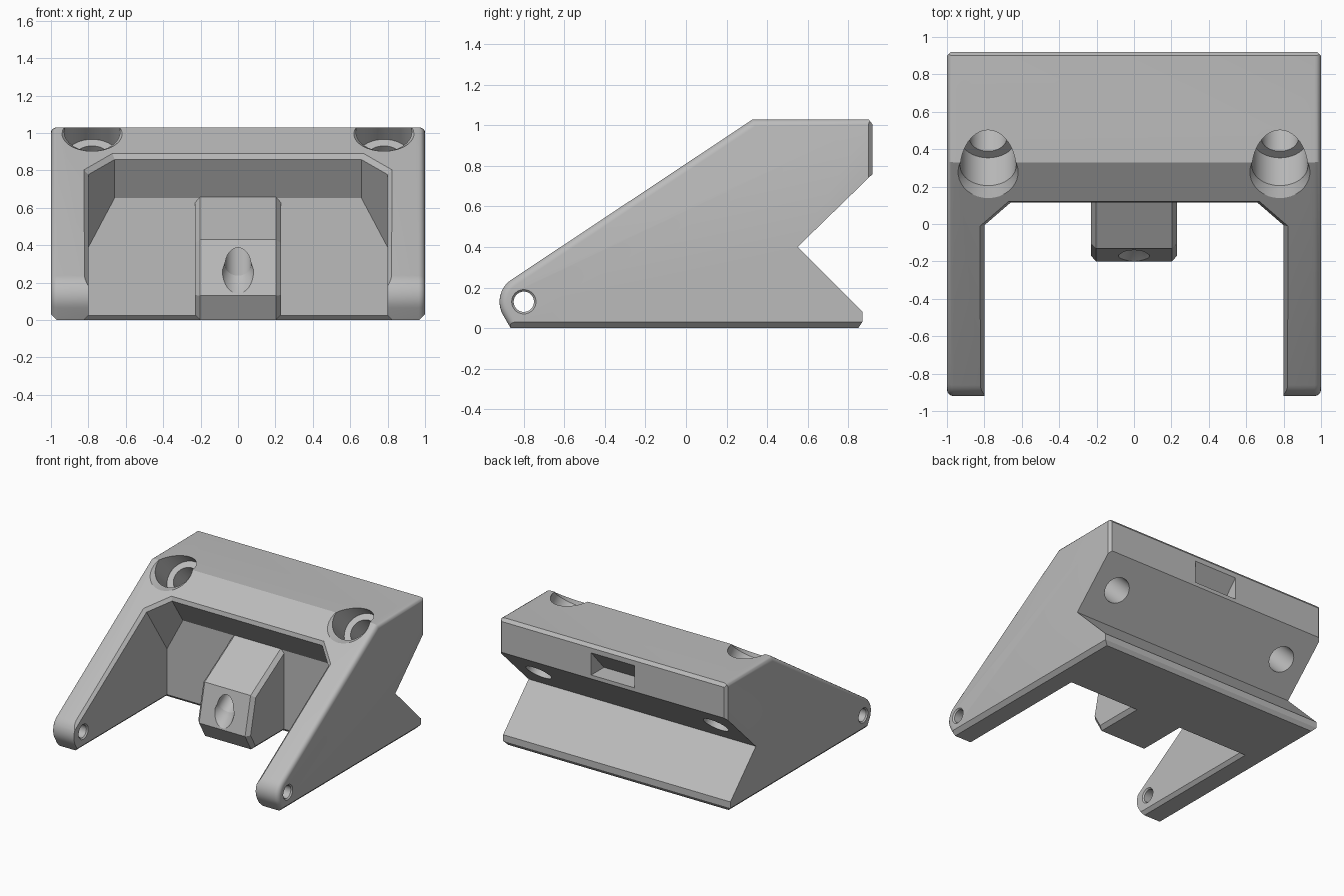
import bpy, bmesh, math
from mathutils import Vector

cube = bpy.data.objects.get("Cube")
if cube:
    bpy.data.objects.remove(cube, do_unlink=True)

grey = bpy.data.materials.new("light grey")
grey.use_nodes = True
colour = (0.5, 0.5, 0.5, 1)
grey.diffuse_color = colour
grey.node_tree.nodes["Principled BSDF"].inputs["Base Color"].default_value = colour


def finish(bm, name):
    bmesh.ops.recalc_face_normals(bm, faces=bm.faces)
    mesh = bpy.data.meshes.new(name)
    bm.to_mesh(mesh)
    bm.free()
    mesh.materials.append(grey)
    ob = bpy.data.objects.new(name, mesh)
    bpy.context.collection.objects.link(ob)
    return ob


def loft(rings):
    """Closed solid through rings of equal point count."""
    bm = bmesh.new()
    loops = [[bm.verts.new(p) for p in ring] for ring in rings]
    n = len(loops[0])
    for a, b in zip(loops, loops[1:]):
        for i in range(n):
            bm.faces.new((a[i], a[(i + 1) % n], b[(i + 1) % n], b[i]))
    bm.faces.new(loops[0])
    bm.faces.new(loops[-1])
    bmesh.ops.recalc_face_normals(bm, faces=bm.faces)
    return bm


def prism(profile, half):
    """Side profile of (y, z) points, extruded along x."""
    return loft([[(x, y, z) for y, z in profile] for x in (-half, half)])


def bore(name, origin, axis, steps, sides=40):
    """Round cutter: steps are (distance along axis, radius)."""
    axis, across = Vector(axis).normalized(), Vector((1, 0, 0))
    if abs(axis.x) > 0.9:
        across = Vector((0, 1, 0))
    other = axis.cross(across)
    angles = [math.tau * i / sides for i in range(sides)]
    return finish(loft([[Vector(origin) + axis * t + r * (across * math.cos(a) + other * math.sin(a))
                         for a in angles] for t, r in steps]), name)


def clip(bm, point, normal):
    """Slice off everything on the normal's side and cap it."""
    geom = bm.verts[:] + bm.edges[:] + bm.faces[:]
    cut = bmesh.ops.bisect_plane(bm, geom=geom, plane_co=point, plane_no=normal, clear_outer=True)
    edges = [e for e in cut["geom_cut"] if isinstance(e, bmesh.types.BMEdge)]
    bmesh.ops.holes_fill(bm, edges=edges, sides=0)


def cut_away(ob, cutters):
    for cutter in cutters:
        cutter.hide_render = True
        mod = ob.modifiers.new("cut", 'BOOLEAN')
        mod.operation, mod.solver, mod.object = 'DIFFERENCE', 'EXACT', cutter
    bpy.context.view_layer.update()
    mesh = bpy.data.meshes.new_from_object(ob.evaluated_get(bpy.context.evaluated_depsgraph_get()))
    ob.modifiers.clear()
    ob.data = mesh
    for cutter in cutters:
        bpy.data.objects.remove(cutter, do_unlink=True)
    bpy.ops.object.select_all(action='DESELECT')
    ob.select_set(True)
    bpy.context.view_layer.objects.active = ob
    bpy.ops.object.shade_smooth_by_angle(angle=math.radians(25))


# Body: sloped side profile with rounded toe and V-notch at the back
slope = math.atan(0.66)
pivot = (-0.79, 0.13)
start, end, count = slope + math.pi / 2, math.radians(210), 10
toe = [(pivot[0] + 0.13 * math.cos(a), pivot[1] + 0.13 * math.sin(a))
       for a in [start + (end - start) * i / count for i in range(count + 1)]]
profile = [(0.33, 1.03)] + toe + [(-0.865, 0), (0.85, 0), (0.87, 0.03), (0.87, 0.08),
                                  (0.55, 0.4), (0.92, 0.76), (0.92, 1.005), (0.9, 1.03)]
bm = prism(profile, 1)


def is_rounded(edge):
    a, b = (v.co for v in edge.verts)
    mid = (a + b) / 2
    on_side = abs(a.x - b.x) < 0.01
    return on_side and (mid.y < -0.8 or mid.z > 0.8 * mid.y + 0.4) and mid.z > 0.01 and mid.y < 0.7


bmesh.ops.bevel(bm, geom=[e for e in bm.edges if is_rounded(e)], offset=0.035,
                segments=4, profile=0.5, affect='EDGES')
for side in (-1, 1):
    clip(bm, (side * 0.97, 0, 0), (side, 0, -1))
    clip(bm, (side * 0.98, 0.92, 0), (side, 1, 0))
body = finish(bm, "wedge_body")

# Front opening, sunk square to the slope, with a chamfered rim
along = Vector((0, math.cos(slope), math.sin(slope)))
normal = Vector((0, -math.sin(slope), math.cos(slope)))
rim = Vector((0, 0.33, 1.03))


def opening_ring(height, grow):
    k = grow * math.tan(math.pi / 8)
    half = [(0.8 + grow, -3), (0.8 + grow, -0.42 + k), (0.66 + k, -0.275 + grow)]
    points = half + [(-x, u) for x, u in reversed(half)]
    return [Vector((x, 0, 0)) + rim + along * u + normal * height for x, u in points]


bm = loft([opening_ring(-2, 0), opening_ring(-0.025, 0), opening_ring(0.1, 0.125)])
clip(bm, (0, 0.25, 0), (0, 1, 0))
cutters = [finish(bm, "opening_cutter")]

# Chamfer around the underside of the opening
cutters.append(finish(loft([[(-0.8 - g, -2, z), (0.8 + g, -2, z), (0.8 + g, 0.25 + g, z), (-0.8 - g, 0.25 + g, z)]
                            for z, g in ((0.025, 0), (-0.075, 0.1))]), "underside_cutter"))

# Counterbored screw holes and countersunk pivot holes
for side in (-1, 1):
    cutters.append(bore("screw_cutter", (side * 0.78, 0.29, 1.03), (0, -1, 1),
                        [(-1, 0.1), (-0.24, 0.1), (-0.24, 0.15), (-0.03, 0.15), (0.2, 0.38)]))
    cutters.append(bore("pivot_cutter", (side * 0.9, -0.8, 0.13), (1, 0, 0),
                        [(-0.15, 0.1), (-0.09, 0.05), (0.09, 0.05), (0.15, 0.11)]))

# Wedge-shaped pocket in the back face
cutters.append(finish(prism([(0.95, 1.0), (0.76, 0.79), (0.95, 0.79)], 0.19), "pocket_cutter"))
cut_away(body, cutters)

# Centre block with chamfered sides and an inclined bore
bm = prism([(0.3, 0.69), (-0.13, 0.43), (-0.2, 0.13), (-0.125, 0), (0.3, 0)], 0.23)
sides = [e for e in bm.edges if abs(e.verts[0].co.x - e.verts[1].co.x) < 0.01]
bmesh.ops.bevel(bm, geom=sides, offset=0.028, segments=1, affect='EDGES')
block = finish(bm, "centre_block")
cut_away(block, [bore("block_cutter", (0, -0.16, 0.29), (0, -1, -0.66),
                      [(-0.42, 0.07), (-0.01, 0.07), (0.02, 0.085), (0.2, 0.12)])])
